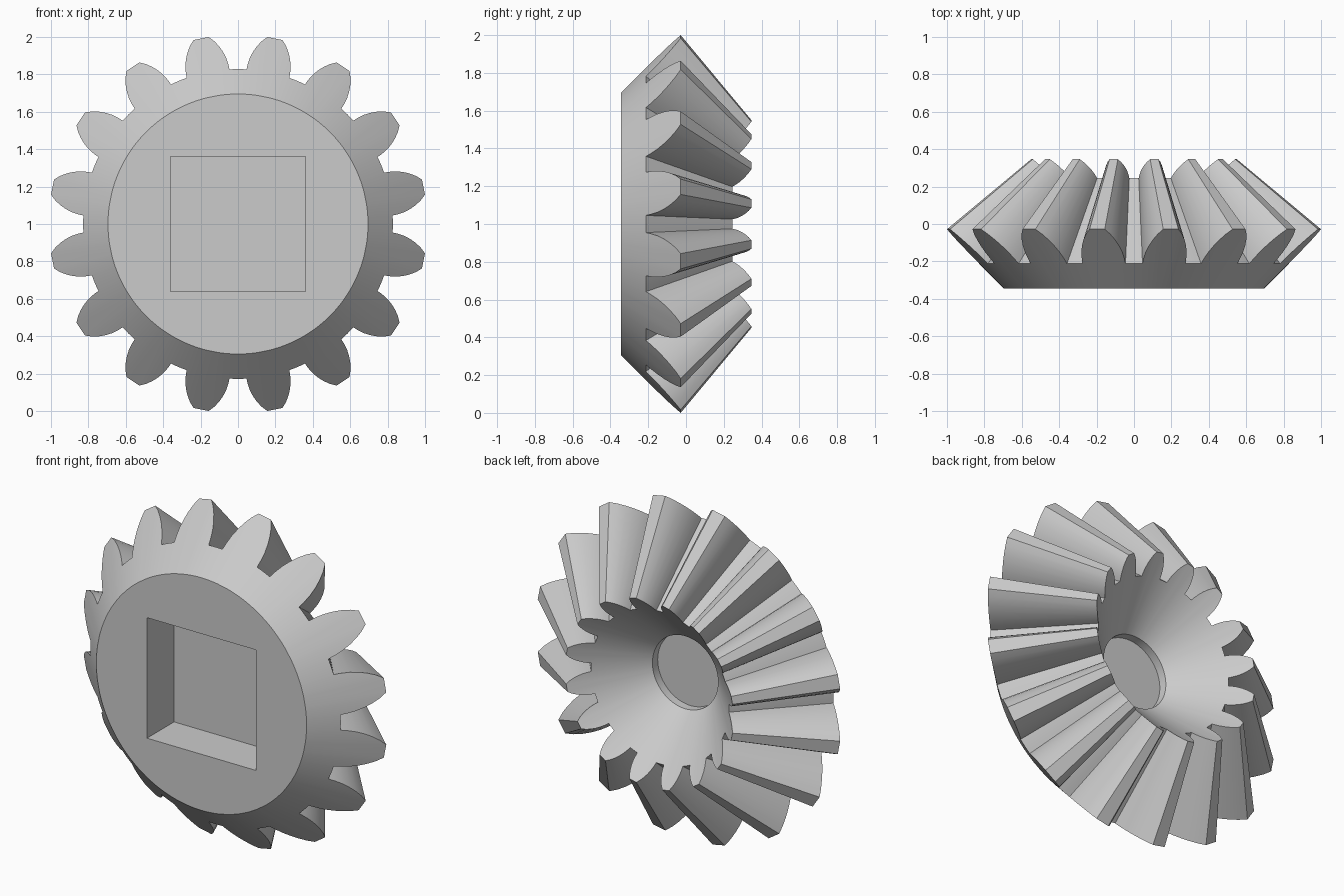
import bpy, bmesh, math

if "Cube" in bpy.data.objects:
    bpy.data.objects.remove(bpy.data.objects["Cube"], do_unlink=True)

TEETH = 16
PITCH = 2 * math.pi / TEETH
APEX = 0.804        # point on the axis where all teeth converge
INNER = 0.55        # size of the inner tooth end against the outer one
BACK = -1.04        # the back cone is y = r + BACK

# Half of one tooth: radius and half angle in degrees, root to tip
FLANK = [(0.828, 8.1), (0.855, 7.8), (0.89, 7.2), (0.925, 6.25),
         (0.955, 5.2), (0.985, 3.9), (1.012, 2.35)]

# Full tooth outline, starting in the middle of a valley
valley = [(0.828, 11.25), (0.828, 9.7)]
half = valley + FLANK
tooth = [(r, -a) for r, a in half] + [(r, a) for r, a in reversed(half[1:])]
outline = [(r, math.radians(a) + (i + 0.5) * PITCH)
           for i in range(TEETH) for r, a in tooth]

bm = bmesh.new()


def ring(place):
    """One loop of points; place gives radius and y for an outline radius."""
    verts = []
    for r, a in outline:
        rad, y = place(r)
        verts.append(bm.verts.new((rad * math.sin(a), y, 1 + rad * math.cos(a))))
    return verts


def bridge(a, b):
    n = len(a)
    for i in range(n):
        j = (i + 1) % n
        bm.faces.new((a[i], a[j], b[j], b[i]))


def loop_edges(loop):
    return [bm.edges.get((loop[i - 1], loop[i])) or bm.edges.new((loop[i - 1], loop[i]))
            for i in range(len(loop))]


# Front rim, back cone, teeth, inner cone and round recess
rings = [ring(lambda r: (0.695, -0.345)),
         ring(lambda r: (r, r + BACK)),
         ring(lambda r: (r * INNER, APEX + (r + BACK - APEX) * INNER)),
         ring(lambda r: (0.217, 0.007)),
         ring(lambda r: (0.217, -0.043))]
for a, b in zip(rings, rings[1:]):
    bridge(a, b)
bm.faces.new(rings[-1])

# Square pocket in the front disc
corners = [(-1, -1), (1, -1), (1, 1), (-1, 1)]
mouth, floor = [[bm.verts.new((0.36 * x, y, 1 + 0.36 * z)) for x, z in corners]
                for y in (-0.345, -0.09)]
bridge(mouth, floor)
bm.faces.new(floor)
bmesh.ops.triangle_fill(bm, use_beauty=True, use_dissolve=False, normal=(0, -1, 0),
                        edges=loop_edges(rings[0]) + loop_edges(mouth))
bmesh.ops.recalc_face_normals(bm, faces=bm.faces[:])

mesh = bpy.data.meshes.new("bevel_gear")
bm.to_mesh(mesh)
bm.free()
gear = bpy.data.objects.new("bevel_gear", mesh)
bpy.context.collection.objects.link(gear)

# Plain grey material
grey = bpy.data.materials.new("light_grey")
grey.use_nodes = True
colour = (0.6, 0.6, 0.6, 1)
grey.diffuse_color = colour
grey.node_tree.nodes["Principled BSDF"].inputs["Base Color"].default_value = colour
mesh.materials.append(grey)

bpy.ops.object.select_all(action="DESELECT")
gear.select_set(True)
bpy.context.view_layer.objects.active = gear
bpy.ops.object.shade_smooth_by_angle(angle=math.radians(25))
